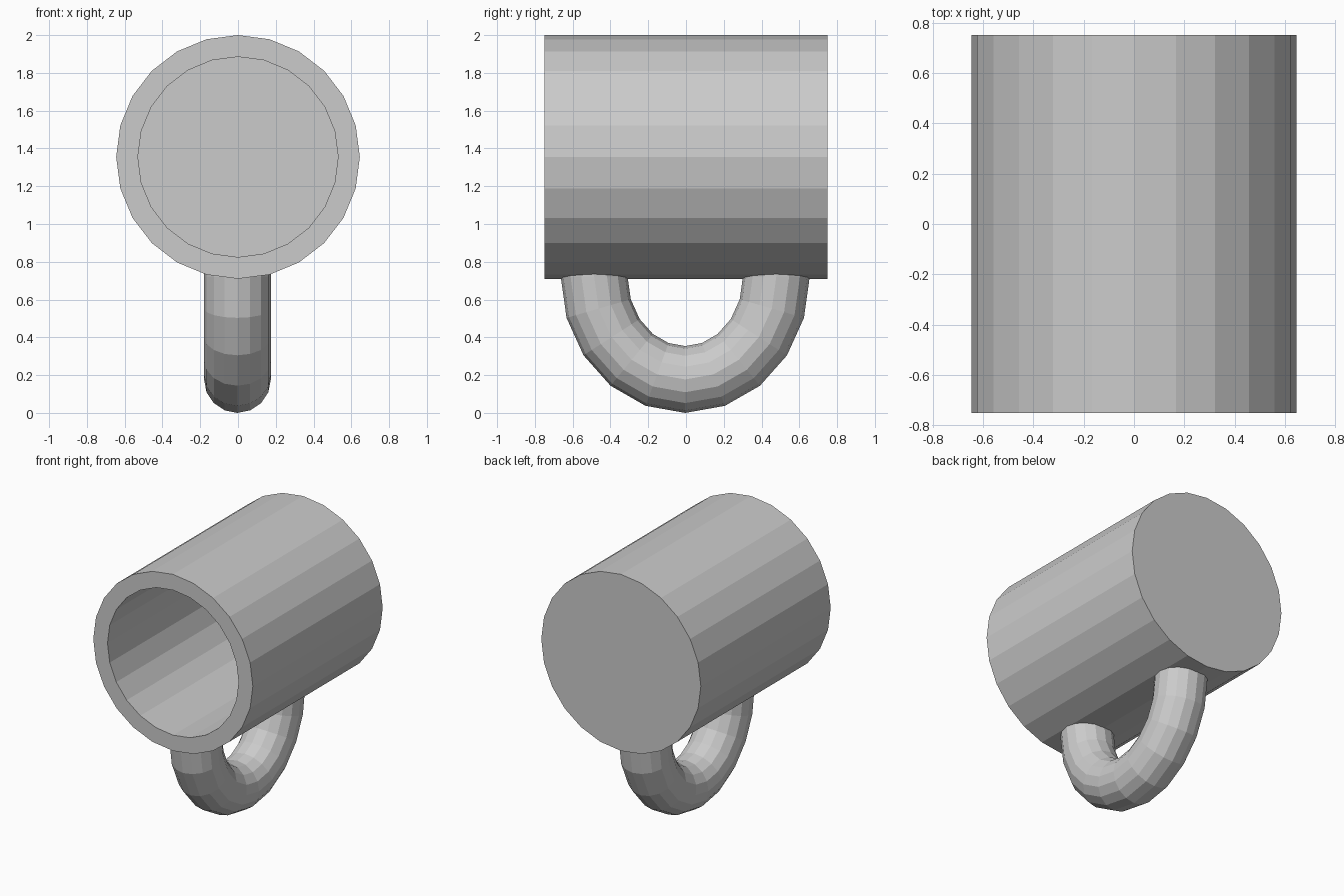
import bpy, bmesh
from math import sin, cos, pi, radians
from mathutils import Vector

if "Cube" in bpy.data.objects:
    bpy.data.objects.remove(bpy.data.objects["Cube"])


def loft(name, rings, close_ends=True):
    """Skin a list of equal-length point rings into a flat-shaded object."""
    bm = bmesh.new()
    loops = [[bm.verts.new(p) for p in ring] for ring in rings]
    n = len(loops[0])
    for a, b in zip(loops, loops[1:]):
        for i in range(n):
            j = (i + 1) % n
            bm.faces.new((a[i], a[j], b[j], b[i]))
    if close_ends:
        bm.faces.new(loops[0])
        bm.faces.new(loops[-1])
    bmesh.ops.recalc_face_normals(bm, faces=bm.faces)
    mesh = bpy.data.meshes.new(name)
    bm.to_mesh(mesh)
    bm.free()
    obj = bpy.data.objects.new(name, mesh)
    bpy.context.collection.objects.link(obj)
    return obj


# Mug body lying on its side, open toward the front
SIDES, AXIS_Z = 24, 1.355


def body_ring(radius, y):
    return [(radius * sin(2 * pi * i / SIDES), y, AXIS_Z + radius * cos(2 * pi * i / SIDES))
            for i in range(SIDES)]


profile = [(0.645, 0.75), (0.645, -0.75), (0.53, -0.75), (0.53, 0.635)]
loft("mug_body", [body_ring(r, y) for r, y in profile])

# Handle: half-ellipse tube under the body, ends sunk into the wall
TUBE, TUBE_SIDES, STEPS = 0.177, 16, 10
RY, RZ, TOP_Z = 0.482, 0.543, 0.72


def tube_ring(centre, out):
    side = Vector((1, 0, 0))
    return [centre + TUBE * (cos(2 * pi * i / TUBE_SIDES) * out + sin(2 * pi * i / TUBE_SIDES) * side)
            for i in range(TUBE_SIDES)]


rings = []
for k in range(STEPS + 1):
    a = radians(-90 + 180 * k / STEPS)
    centre = Vector((-0.003, -0.004 + RY * sin(a), TOP_Z - RZ * cos(a)))
    out = Vector((0, sin(a) / RY, -cos(a) / RZ)).normalized()
    rings.append(tube_ring(centre, out))
lift = Vector((0, 0, 0.05))
rings.insert(0, [p + lift for p in rings[0]])
rings.append([p + lift for p in rings[-1]])
loft("handle", rings)
